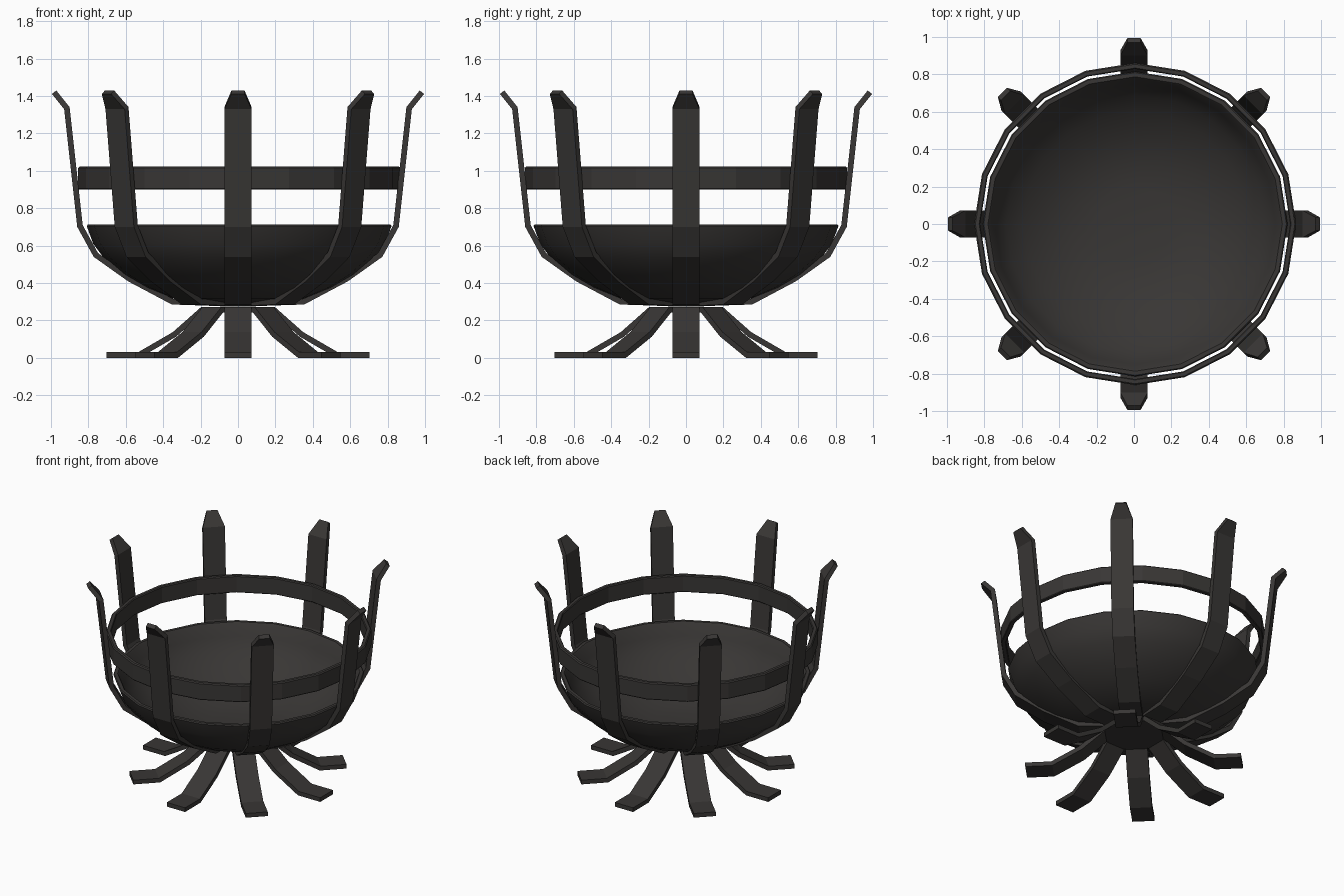
import bpy, bmesh, math
from mathutils import Vector, Matrix

if "Cube" in bpy.data.objects:
    bpy.data.objects.remove(bpy.data.objects["Cube"])

iron = bpy.data.materials.new("dark_iron")
iron.diffuse_color = (0.04, 0.037, 0.035, 1)
iron.use_nodes = True
iron.node_tree.nodes["Principled BSDF"].inputs["Base Color"].default_value = iron.diffuse_color


def finish(name, bm):
    bmesh.ops.recalc_face_normals(bm, faces=bm.faces)
    me = bpy.data.meshes.new(name)
    bm.to_mesh(me)
    bm.free()
    ob = bpy.data.objects.new(name, me)
    me.materials.append(iron)
    bpy.context.collection.objects.link(ob)
    return ob


def strap(name, path, angle, width=0.145, thick=0.03, tip=None):
    """Flat bar following an (r, z) centre line, mitred at each bend."""
    pts = [Vector(p) for p in path]
    bm = bmesh.new()
    rings = []
    for i, p in enumerate(pts):
        a = (p - pts[i - 1]).normalized() if i else None
        b = (pts[i + 1] - p).normalized() if i < len(pts) - 1 else None
        a, b = a or b, b or a
        t = (a + b).normalized()
        n = Vector((-t.y, t.x)) * (thick / 2 / max(0.5, t.dot(a)))
        w = (tip if tip and b is a and i else width) / 2
        rings.append([bm.verts.new((p.x + s * n.x, y, p.y + s * n.y))
                      for s, y in ((1, -w), (1, w), (-1, w), (-1, -w))])
    for r0, r1 in zip(rings, rings[1:]):
        for k in range(4):
            bm.faces.new((r0[k], r0[(k + 1) % 4], r1[(k + 1) % 4], r1[k]))
    bm.faces.new(rings[0])
    bm.faces.new(rings[-1])
    bmesh.ops.transform(bm, matrix=Matrix.Rotation(angle, 4, 'Z'), verts=bm.verts)
    return finish(name, bm)


def lathe(name, profile, closed, sides=20, shift=0.006):
    """Revolve an (r, z) profile; points on the axis are merged."""
    bm = bmesh.new()
    vs = [bm.verts.new((r, 0, z)) for r, z in profile]
    es = [bm.edges.new(e) for e in zip(vs, vs[1:])]
    if closed:
        es.append(bm.edges.new((vs[-1], vs[0])))
    bmesh.ops.spin(bm, geom=vs + es, cent=(0, 0, 0), axis=(0, 0, 1),
                   angle=math.tau, steps=sides, use_merge=False)
    bmesh.ops.remove_doubles(bm, verts=bm.verts, dist=1e-4)
    bmesh.ops.translate(bm, vec=(shift, 0, 0), verts=bm.verts)
    return finish(name, bm)


# Eight upright basket straps and eight splayed legs
upright = [(0.04, 0.29), (0.35, 0.30), (0.58, 0.422), (0.76, 0.55),
           (0.845, 0.705), (0.915, 1.335), (0.983, 1.42)]
leg = [(0.0, 0.258), (0.19, 0.258), (0.34, 0.125), (0.53, 0.015), (0.703, 0.015)]
for i in range(8):
    ang = i * math.pi / 4
    strap(f"upright_strap_{i + 1}", upright, ang, tip=0.07)
    strap(f"leg_{i + 1}", leg, ang)

# Hoop around the inside of the straps
lathe("hoop", [(0.857, 0.90), (0.861, 0.905), (0.861, 1.015), (0.854, 1.022),
               (0.834, 1.022), (0.829, 1.015), (0.829, 0.905), (0.834, 0.90)], True)

# Open fire bowl with thin wall
bowl = lathe("fire_bowl", [
    (0, 0.297), (0.2, 0.297), (0.36, 0.318), (0.50, 0.375), (0.62, 0.445), (0.72, 0.53),
    (0.78, 0.61), (0.815, 0.705), (0.809, 0.712), (0.787, 0.712), (0.78, 0.705),
    (0.75, 0.625), (0.69, 0.545), (0.60, 0.47), (0.48, 0.40), (0.35, 0.348),
    (0.2, 0.325), (0, 0.325)], False)
bpy.context.view_layer.objects.active = bowl
bowl.select_set(True)
bpy.ops.object.shade_smooth_by_angle(angle=math.radians(30))
